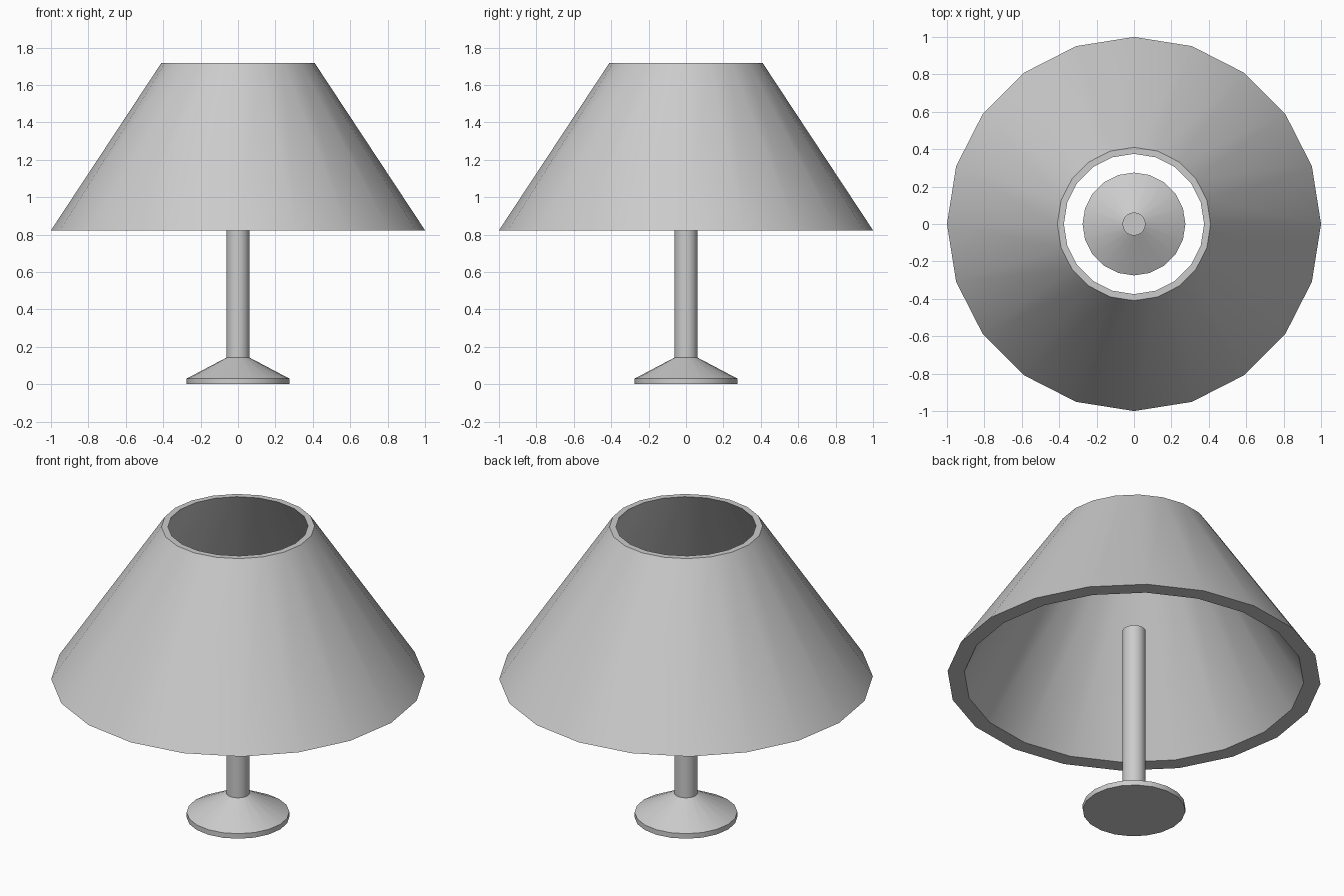
import bpy, bmesh
from math import cos, sin, pi, radians

if "Cube" in bpy.data.objects:
    bpy.data.objects.remove(bpy.data.objects["Cube"])

SIDES = 20


def lathe(name, profile, closed=False):
    """Revolve (radius, z) points round z; radius 0 makes a pole."""
    bm = bmesh.new()
    rings = []
    for r, z in profile:
        if r == 0:
            rings.append([bm.verts.new((0, 0, z))] * SIDES)
        else:
            rings.append([bm.verts.new((r * cos(2 * pi * i / SIDES), r * sin(2 * pi * i / SIDES), z))
                          for i in range(SIDES)])
    pairs = list(zip(rings, rings[1:]))
    if closed:
        pairs.append((rings[-1], rings[0]))
    for a, b in pairs:
        for i in range(SIDES):
            j = (i + 1) % SIDES
            bm.faces.new(list(dict.fromkeys((a[i], a[j], b[j], b[i]))))
    bmesh.ops.recalc_face_normals(bm, faces=bm.faces)
    mesh = bpy.data.meshes.new(name)
    bm.to_mesh(mesh)
    bm.free()
    obj = bpy.data.objects.new(name, mesh)
    bpy.context.collection.objects.link(obj)
    bpy.ops.object.select_all(action='DESELECT')
    obj.select_set(True)
    bpy.context.view_layer.objects.active = obj
    bpy.ops.object.shade_smooth_by_angle(angle=radians(30))
    return obj


# Flared foot running up into the stem
lathe("base_and_stem", [(0, 0), (0.275, 0), (0.275, 0.03), (0.062, 0.142), (0.062, 1.11), (0, 1.11)])

# Open conical shade with wall thickness
lathe("lamp_shade", [(1.0, 0.823), (0.41, 1.717), (0.375, 1.717), (0.91, 0.823)], closed=True)
